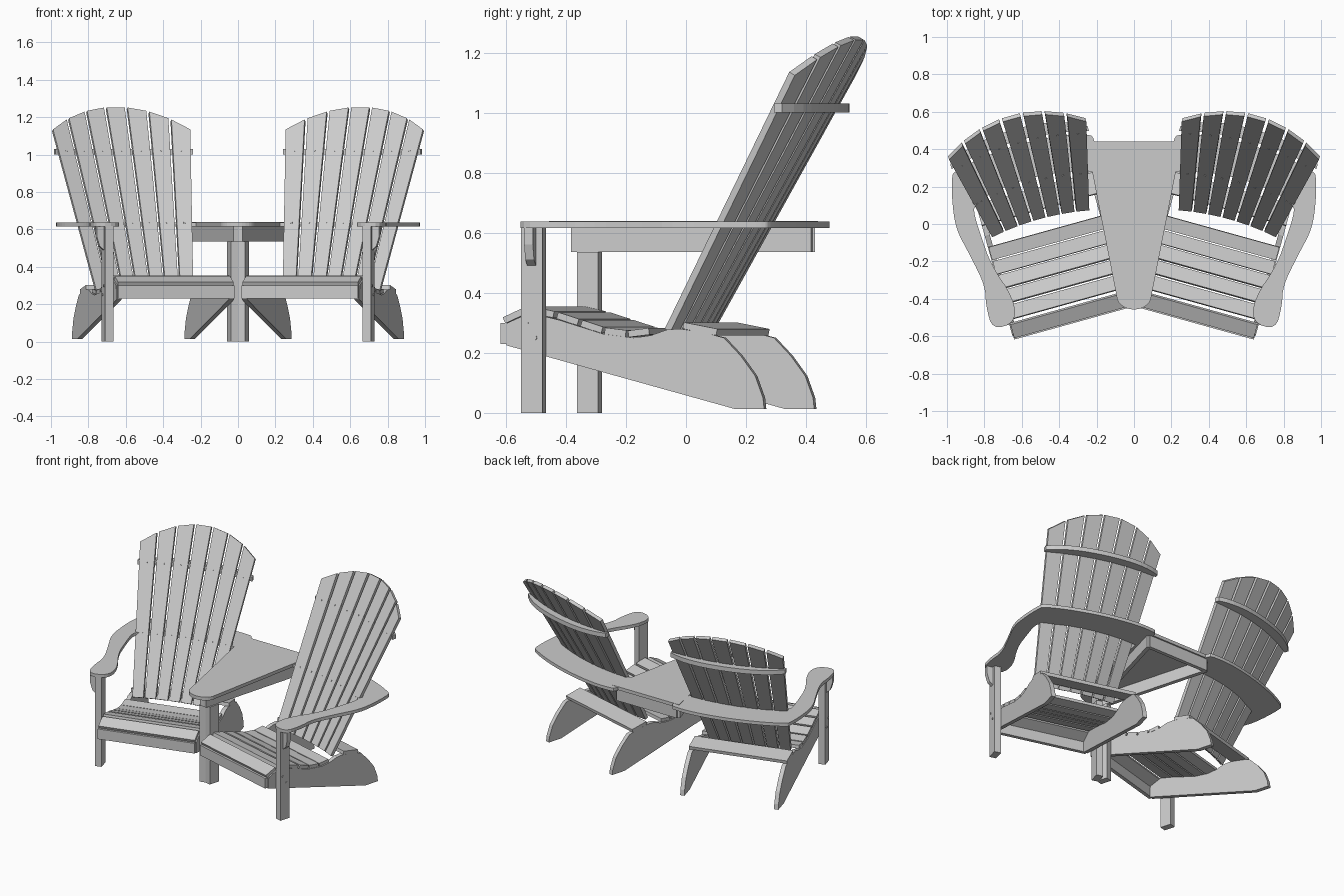
import bpy, bmesh, math
from mathutils import Matrix, Vector

old = bpy.data.objects.get("Cube")
if old:
    bpy.data.objects.remove(old)

mat = bpy.data.materials.new("pale_grey_wood")
mat.use_nodes = True
GREY = (0.6, 0.6, 0.6, 1)
mat.diffuse_color = GREY
mat.node_tree.nodes["Principled BSDF"].inputs["Base Color"].default_value = GREY

# Frame of one toed-in chair; the other one comes from mirroring
CHAIR = Matrix.Translation((0.3625, -0.415, 0)) @ Matrix.Rotation(math.radians(-15.5), 4, "Z")


def solid(bm, near, far):
    """Closed solid between two matching outlines."""
    a = [bm.verts.new(p) for p in near]
    b = [bm.verts.new(p) for p in far]
    bm.faces.new(a)
    bm.faces.new(b[::-1])
    for i in range(len(a)):
        j = (i + 1) % len(a)
        bm.faces.new((a[i], b[i], b[j], a[j]))


def finish(name, bm, frame=CHAIR, mirror=True):
    bmesh.ops.recalc_face_normals(bm, faces=bm.faces)
    bm.transform(frame)
    mesh = bpy.data.meshes.new(name)
    bm.to_mesh(mesh)
    bm.free()
    mesh.materials.append(mat)
    ob = bpy.data.objects.new(name, mesh)
    bpy.context.collection.objects.link(ob)
    if mirror:
        ob.modifiers.new("other_chair", "MIRROR")
    return ob


def side_prism(bm, pts, x0, x1):
    solid(bm, [(x0, y, z) for y, z in pts], [(x1, y, z) for y, z in pts])


def flat_prism(bm, pts, z0, z1):
    solid(bm, [(x, y, z0) for x, y in pts], [(x, y, z1) for x, y in pts])


def box(bm, x0, x1, y0, y1, z0, z1):
    flat_prism(bm, [(x0, y0), (x1, y0), (x1, y1), (x0, y1)], z0, z1)


def plank(bm, p, q, thick, half):
    """Cross board whose underside runs from p to q in the side plane."""
    p, q = Vector(p), Vector(q)
    d = (q - p).normalized()
    n = Vector((-d.y, d.x)) * thick
    side_prism(bm, [p, q, q + n, p + n], -half, half)


def rounded(pts, rounds=2):
    for _ in range(rounds):
        out = []
        for i, p in enumerate(pts):
            a, b = Vector(p), Vector(pts[(i + 1) % len(pts)])
            out += [a.lerp(b, 0.25), a.lerp(b, 0.75)]
        pts = out
    return pts


# Front legs: the outer one carries the arm, the inner one the table
bm = bmesh.new()
box(bm, 0.326, 0.371, -0.037, 0.037, 0, 0.617)
box(bm, -0.371, -0.326, -0.037, 0.037, 0, 0.535)
finish("front_legs", bm)

# Bracket under the arm
bm = bmesh.new()
solid(bm, *[[(0.371, y, 0.617), (0.41, y, 0.617), (0.41, y, 0.56), (0.395, y, 0.51),
             (0.371, y, 0.49)] for y in (-0.015, 0.015)])
finish("arm_bracket", bm)

# Sloping side rails that form the rear feet
RAIL = [(-0.10, 0.225), (0.69, 0.013), (0.791, 0.013), (0.787, 0.05), (0.76, 0.123),
        (0.71, 0.19), (0.652, 0.25), (0.58, 0.268), (0.50, 0.28), (0.455, 0.277),
        (0.40, 0.258), (0.34, 0.25), (0.237, 0.262), (0.08, 0.31), (-0.02, 0.333),
        (-0.095, 0.30)]
bm = bmesh.new()
for s in (-1, 1):
    side_prism(bm, RAIL, s * 0.298, s * 0.326)
finish("side_rails", bm)

# Seat slats following the dip, a nose slat and the front board
bm = bmesh.new()
TOPS = [(-0.015, 0.333), (0.072, 0.314), (0.155, 0.288), (0.238, 0.262), (0.322, 0.252), (0.405, 0.262)]
for a, b in zip(TOPS, TOPS[1:]):
    a, b = Vector(a), Vector(b)
    plank(bm, a, a.lerp(b, 0.86), 0.022, 0.322)
plank(bm, (-0.105, 0.298), (-0.03, 0.332), 0.022, 0.32)
finish("seat_slats", bm)
bm = bmesh.new()
box(bm, -0.322, 0.322, -0.121, -0.097, 0.23, 0.30)
finish("front_board", bm)
bm = bmesh.new()
plank(bm, (0.51, 0.28), (0.625, 0.258), 0.022, 0.326)
finish("rear_cross_board", bm)

# Fanned, dished backrest
SLATS, LEAN, SHIFT = 7, 0.57, 0.02
NORMAL = Vector((0, -1, LEAN)).normalized()


def back_point(f, z, depth=0.0):
    """Point on the back at side fraction f and height z, set back by depth."""
    x = f * (0.275 + 0.133 * (z - 0.28))
    y = 0.475 + LEAN * (z - 0.3) - 0.36 * x * x
    return Vector((x + SHIFT, y, z)) - NORMAL * depth


bm = bmesh.new()
screws = bmesh.new()
for i in range(SLATS):
    f0 = -1 + 2 * i / SLATS + 0.02
    f1 = f0 + 2 / SLATS - 0.04
    corners = [(f0, 0.28), (f1, 0.28), (f1, 1.255 - 0.125 * f1 ** 2), (f0, 1.255 - 0.125 * f0 ** 2)]
    solid(bm, [back_point(f, z) for f, z in corners],
          [back_point(f, z, 0.022) for f, z in corners])
    for z in (0.635, 1.02):
        spot = Matrix.Translation(back_point((f0 + f1) / 2, z, 0.001))
        bmesh.ops.create_cone(screws, cap_ends=True, segments=10, radius1=0.006, radius2=0.005,
                              depth=0.008, matrix=spot @ NORMAL.to_track_quat("Z", "Y").to_matrix().to_4x4())
finish("back_slats", bm)
finish("back_screws", screws)

# Curved rail behind the top of the back
bm = bmesh.new()
STEPS = 16
fs = [-1.02 + 2.04 * i / STEPS for i in range(STEPS + 1)]
inner = [back_point(f, 1.02, 0.022) for f in fs]
outline = [(p.x, p.y - 0.006) for p in inner]
outline += [(p.x, p.y + 0.022 + 0.035 * (1 - (f / 1.02) ** 4)) for f, p in reversed(list(zip(fs, inner)))]
flat_prism(bm, outline, 1.0, 1.03)
finish("upper_back_rail", bm)

# Arm sweeping round behind the back to the table
ARM = [(0.29, -0.035), (0.42, -0.04), (0.42, 0.09), (0.395, 0.20), (0.43, 0.38), (0.465, 0.53),
       (0.445, 0.68), (0.41, 0.81), (0.39, 0.83), (0.22, 0.865), (0, 0.88), (-0.22, 0.865),
       (-0.35, 0.83), (-0.38, 0.81), (-0.36, 0.63), (-0.33, 0.63), (-0.18, 0.672), (0.02, 0.69),
       (0.20, 0.675), (0.335, 0.63), (0.35, 0.58), (0.345, 0.46), (0.335, 0.30), (0.265, 0.09)]
bm = bmesh.new()
flat_prism(bm, rounded(ARM), 0.615, 0.637)
finish("arm", bm)

# Table between the chairs: rounded nose, splayed aprons, back board
WORLD = Matrix.Identity(4)
nose = [(0.093 * math.cos(a), -0.385 + 0.072 * math.sin(a))
        for a in [math.pi + math.pi * i / 14 for i in range(15)]]
bm = bmesh.new()
flat_prism(bm, nose + [(0.255, 0.44), (-0.255, 0.44)], 0.616, 0.639)
finish("table_top", bm, WORLD, False)
bm = bmesh.new()
box(bm, -0.362, -0.335, -0.06, 0.77, 0.535, 0.617)
finish("table_aprons", bm)
bm = bmesh.new()
box(bm, -0.23, 0.23, 0.405, 0.43, 0.535, 0.617)
finish("table_back_board", bm, WORLD, False)

# Screws on the outer faces of the front legs
bm = bmesh.new()
for y, z in ((-0.018, 0.30), (0.012, 0.25)):
    bmesh.ops.create_cone(bm, cap_ends=True, segments=10, radius1=0.007, radius2=0.007, depth=0.008,
                          matrix=Matrix.Translation((0.371, y, z)) @ Matrix.Rotation(math.pi / 2, 4, "Y"))
finish("leg_screws", bm)
